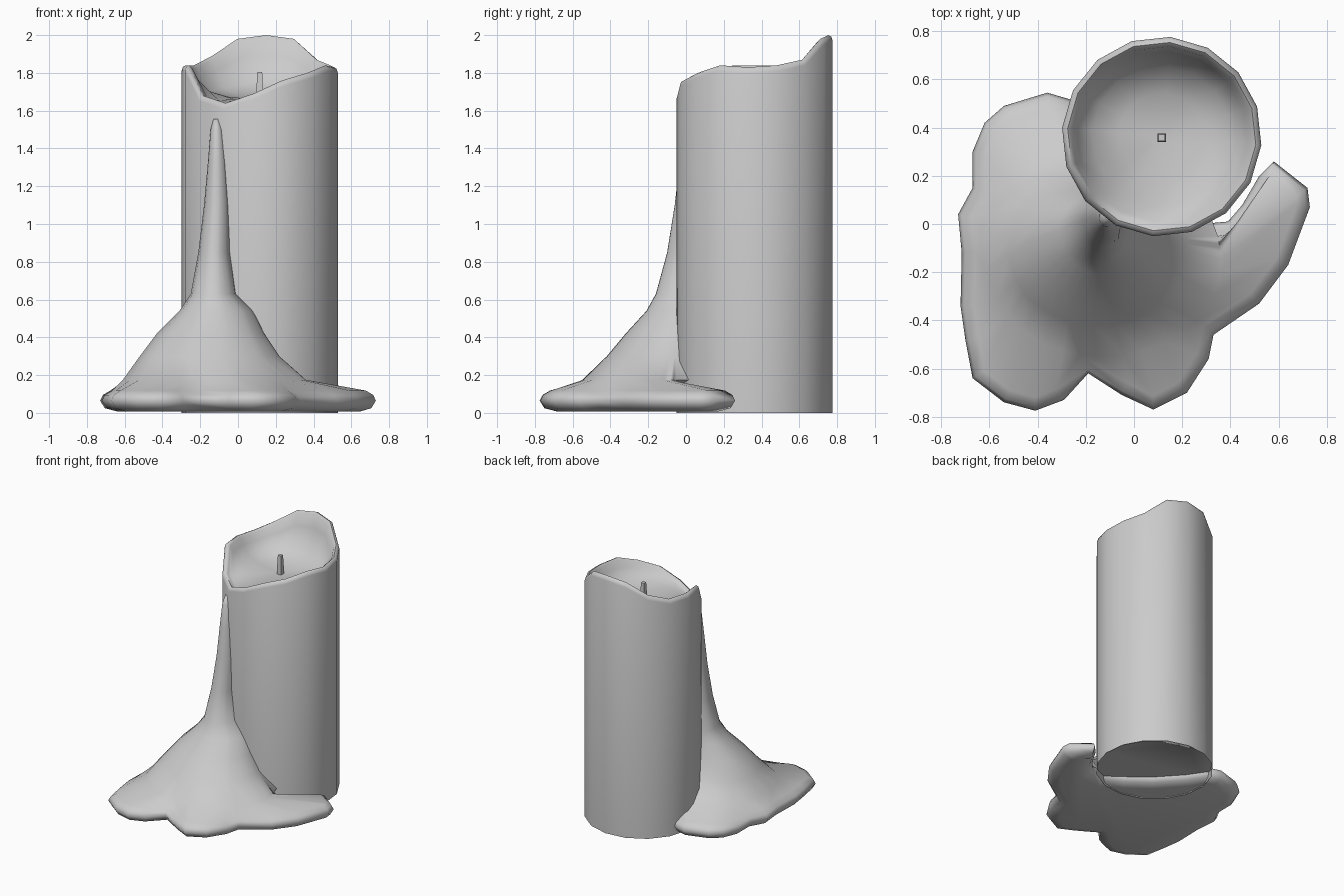
import bpy, bmesh, math
from mathutils import Vector

if "Cube" in bpy.data.objects:
    bpy.data.objects.remove(bpy.data.objects["Cube"])


def loft(name, rings, angle):
    """Skin equal-length rings, cap both ends and shade by angle."""
    bm = bmesh.new()
    rows = [[bm.verts.new(p) for p in ring] for ring in rings]
    n = len(rows[0])
    for a, b in zip(rows, rows[1:]):
        for i in range(n):
            j = (i + 1) % n
            bm.faces.new((a[i], a[j], b[j], b[i]))
    bm.faces.new(rows[0][::-1])
    bm.faces.new(rows[-1])
    bmesh.ops.recalc_face_normals(bm, faces=bm.faces)
    mesh = bpy.data.meshes.new(name)
    bm.to_mesh(mesh)
    bm.free()
    ob = bpy.data.objects.new(name, mesh)
    bpy.context.collection.objects.link(ob)
    bpy.ops.object.select_all(action='DESELECT')
    ob.select_set(True)
    bpy.context.view_layer.objects.active = ob
    bpy.ops.object.shade_smooth_by_angle(angle=math.radians(angle))
    return ob


# Candle body: 16-sided shell with a sloping melted rim and a hollow bowl
CX, CY, FLOOR = 0.115, 0.363, 1.66
rim = [1.83, 1.84, 1.87, 1.98, 2.0, 1.98, 1.89, 1.84,
       1.84, 1.84, 1.68, 1.64, 1.69, 1.76, 1.80, 1.84]
angles = [math.radians(-5 + 22.5 * k) for k in range(16)]


def candle_ring(r, height):
    return [(CX + r * math.cos(a), CY + r * math.sin(a), height(a, h))
            for a, h in zip(angles, rim)]


def bowl(t, drop=0.0):
    return lambda a, h: FLOOR + (h - FLOOR) * t - drop


loft("candle_body", [
    candle_ring(0.409, lambda a, h: 0.005 + 0.035 * (1 - math.cos(a - math.pi / 4))),
    candle_ring(0.415, lambda a, h: 0.0),
    candle_ring(0.415, lambda a, h: h - 0.03),
    candle_ring(0.408, lambda a, h: h - 0.008),
    candle_ring(0.392, lambda a, h: h),
    candle_ring(0.375, lambda a, h: h - 0.015),
    candle_ring(0.355, bowl(0.72, 0.015)),
    candle_ring(0.29, bowl(0.28, 0.005)),
    candle_ring(0.18, bowl(0.08)),
    candle_ring(0.05, bowl(0.0)),
], 55)

# Wick: slightly tapered square stub
loft("wick", [[(CX + r * x, CY - 0.005 + r * y, z)
               for x, y in ((1, 1), (-1, 1), (-1, -1), (1, -1))]
              for r, z in ((0.018, 1.64), (0.017, 1.72), (0.013, 1.805))], 30)

# Spilled wax: lobed puddle outline rising to a thin drip against the candle
outline = [Vector(p) for p in (
    (-.73, .04), (-.67, .15), (-.67, .30), (-.62, .42), (-.54, .49), (-.36, .545),
    (-.24, .51), (-.16, .38), (0, .2), (.16, .08), (.28, 0), (.39, .01), (.45, .08),
    (.52, .20), (.58, .26), (.72, .15), (.73, .07), (.64, -.17), (.52, -.33),
    (.33, -.46), (.31, -.56), (.22, -.70), (.08, -.77), (-.05, -.71), (-.19, -.62),
    (-.29, -.73), (-.41, -.775), (-.54, -.74), (-.67, -.64), (-.70, -.48),
    (-.72, -.34), (-.715, -.12))]
N = len(outline)


def inset(d, z):
    ring = []
    for i, p in enumerate(outline):
        t = (outline[(i + 1) % N] - outline[i - 1]).normalized()
        ring.append((p.x + t.y * d, p.y - t.x * d, z))
    return ring


# Clockwise angle of every outline point, kept in order around the arm
turn = []
for p in outline:
    a = math.atan2(p.y + 0.1, p.x + 0.15)
    if turn:
        while a > turn[-1] + 1.5:
            a -= 2 * math.pi
        a = min(a, turn[-1] - 0.03)
    turn.append(a)


def mound(z, cx, cy, left, right, front, back):
    return [(cx + (right - cx if math.cos(a) > 0 else cx - left) * math.cos(a),
             cy + (back - cy if math.sin(a) > 0 else cy - front) * math.sin(a), z)
            for a in turn]


loft("melted_wax", [
    inset(0.09, 0.008), inset(0.025, 0.025), inset(0.0, 0.065),
    inset(0.015, 0.095), inset(0.055, 0.118),
    mound(0.175, -.12, -.17, -.61, .36, -.55, .36),
    mound(0.30, -.14, -.12, -.52, .22, -.42, .22),
    mound(0.42, -.14, -.06, -.43, .14, -.32, .17),
    mound(0.54, -.13, -.02, -.31, .08, -.21, .13),
    mound(0.63, -.13, .01, -.25, -.01, -.16, .12),
    mound(0.85, -.125, .02, -.21, -.04, -.10, .11),
    mound(1.10, -.115, .03, -.18, -.045, -.06, .10),
    mound(1.32, -.115, .03, -.16, -.06, -.035, .09),
    mound(1.50, -.115, .03, -.145, -.08, -.01, .08),
    mound(1.555, -.115, .04, -.13, -.10, .015, .07),
], 75)
